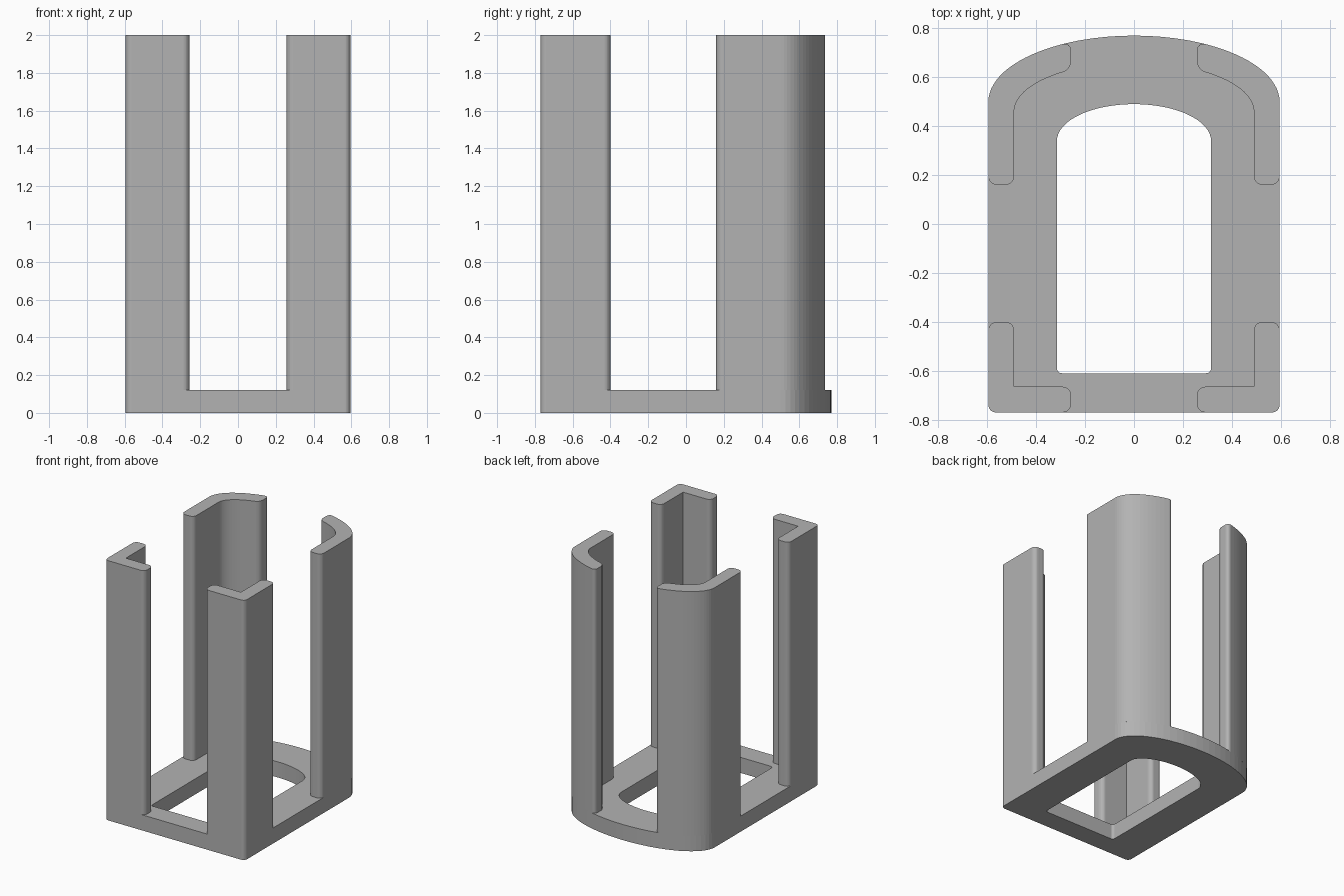
import bpy
import bmesh
from math import acos, cos, sin, pi
from mathutils import Vector

cube = bpy.data.objects.get("Cube")
if cube:
    bpy.data.objects.remove(cube, do_unlink=True)

grey = bpy.data.materials.new("plain grey")
grey.use_nodes = True
grey.diffuse_color = (0.45, 0.45, 0.45, 1)
grey.node_tree.nodes["Principled BSDF"].inputs["Base Color"].default_value = grey.diffuse_color

HEIGHT, BASE = 2.0, 0.12
W, BACK, FRONT = 0.595, 0.50, -0.77      # outer half width, start of bow, front face
INNER, INNER_BACK = 0.49, 0.46           # inside of the post walls
END_X, ROUND = 0.257, 0.035              # post ends and their rounding


def arc(cy, a, b, start, end, steps=16):
    """Points along an elliptical bow centred on x = 0."""
    return [(a * cos(t), cy + b * sin(t), 0)
            for t in (start + (end - start) * i / steps for i in range(steps + 1))]


def rounded(points, steps=6):
    """Replace each (x, y, radius) corner that has a radius with a fillet."""
    out = []
    for i, (x, y, r) in enumerate(points):
        p = Vector((x, y))
        if not r:
            out.append(p)
            continue
        u = (Vector(points[i - 1][:2]) - p).normalized()
        v = (Vector(points[(i + 1) % len(points)][:2]) - p).normalized()
        for k in range(steps + 1):
            t = pi / 2 * k / steps
            out.append(p + r * u * (1 - sin(t)) + r * v * (1 - cos(t)))
    return out


def extrude(name, loops, bottom, top, mirror=False):
    """Fill the outline loops and raise them into a solid."""
    bm = bmesh.new()
    for loop in loops:
        verts = [bm.verts.new((p.x, p.y, bottom)) for p in loop]
        for i, vert in enumerate(verts):
            bm.edges.new((verts[i - 1], vert))
    bmesh.ops.triangle_fill(bm, use_beauty=True, edges=bm.edges[:])
    raised = bmesh.ops.extrude_face_region(bm, geom=bm.faces[:], use_keep_orig=True)
    moved = [g for g in raised["geom"] if isinstance(g, bmesh.types.BMVert)]
    bmesh.ops.translate(bm, verts=moved, vec=(0, 0, top - bottom))
    bmesh.ops.recalc_face_normals(bm, faces=bm.faces[:])
    mesh = bpy.data.meshes.new(name)
    bm.to_mesh(mesh)
    bm.free()
    mesh.materials.append(grey)
    obj = bpy.data.objects.new(name, mesh)
    bpy.context.collection.objects.link(obj)
    if mirror:
        obj.modifiers.new("Mirror", 'MIRROR').use_mirror_merge = False
    return obj


# Base ring with a bowed back and matching opening
outer = rounded([(-W, FRONT, 0.03), (W, FRONT, 0.03)] + arc(BACK, W, 0.27, 0, pi, 32))
opening = rounded([(-0.315, -0.61, 0.02), (0.315, -0.61, 0.02)]
                  + arc(0.34, 0.315, 0.15, 0, pi, 32))
extrude("base_ring", [outer, opening], 0, BASE)

# Front corner posts, L-shaped
front = rounded([(END_X, FRONT, ROUND), (W, FRONT, 0.03), (W, -0.40, ROUND),
                 (INNER, -0.40, ROUND), (INNER, -0.665, 0), (END_X, -0.665, ROUND)])
extrude("front_posts", [front], BASE, HEIGHT, mirror=True)

# Back corner posts, following the bow
stop = END_X + ROUND


def bow_y(cy, a, b):
    return cy + b * sin(acos(END_X / a))


back = rounded([(INNER, 0.16, ROUND), (W, 0.16, ROUND)]
               + arc(BACK, W, 0.27, 0, acos(stop / W))
               + [(END_X, bow_y(BACK, W, 0.27), ROUND),
                  (END_X, bow_y(INNER_BACK, INNER, 0.2), ROUND)]
               + arc(INNER_BACK, INNER, 0.2, acos(stop / INNER), 0))
extrude("back_posts", [back], BASE, HEIGHT, mirror=True)
